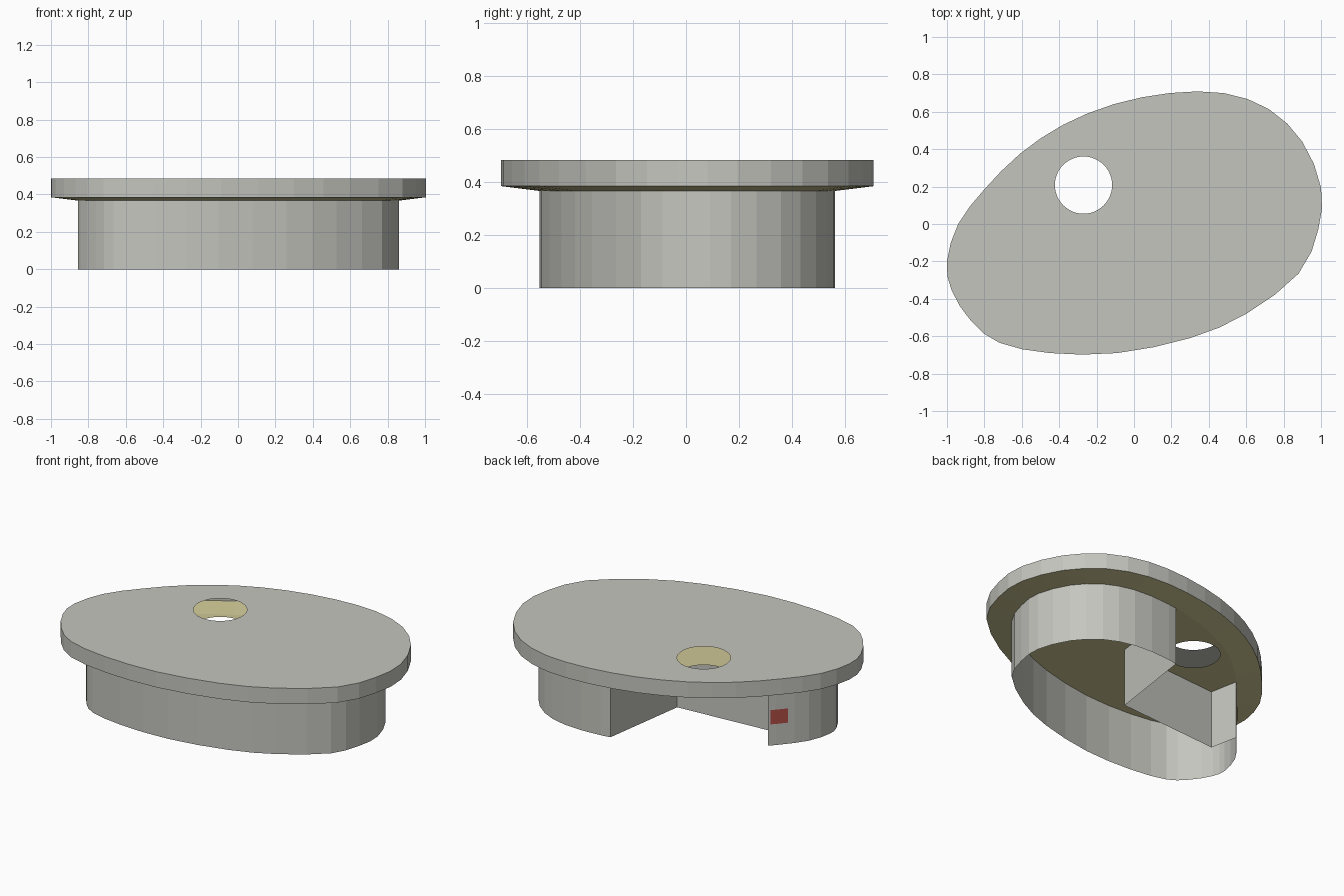
import bpy, bmesh, math
from mathutils import Vector

cube = bpy.data.objects.get("Cube")
if cube:
    bpy.data.objects.remove(cube, do_unlink=True)

TOP, RIM_LOW, UNDER = 0.484, 0.385, 0.367
INSET = 0.145
NOTCH_LEFT, NOTCH_RIGHT = -0.66, 0.145


def material(name, rgb):
    mat = bpy.data.materials.new(name)
    mat.use_nodes = True
    mat.diffuse_color = (*rgb, 1)
    mat.node_tree.nodes["Principled BSDF"].inputs["Base Color"].default_value = (*rgb, 1)
    return mat


grey = material("light grey", (0.56, 0.56, 0.52))
khaki = material("khaki", (0.61, 0.565, 0.295))
red = material("red", (0.45, 0.076, 0.058))


def finish(name, bm, mat):
    mesh = bpy.data.meshes.new(name)
    bm.to_mesh(mesh)
    bm.free()
    mesh.materials.append(mat)
    obj = bpy.data.objects.new(name, mesh)
    bpy.context.collection.objects.link(obj)
    return obj


def ring(bm, points, z):
    return [bm.verts.new((p.x, p.y, z)) for p in points]


def band(bm, low, high, closed=True):
    n = len(low)
    for i in range(n if closed else n - 1):
        j = (i + 1) % n
        bm.faces.new((low[i], low[j], high[j], high[i]))


def sheet(bm, loops, up):
    """Fill the area between an outer loop and a hole."""
    edges = []
    for loop in loops:
        for a, b in zip(loop, loop[1:] + loop[:1]):
            edges.append(bm.edges.get((a, b)) or bm.edges.new((a, b)))
    made = bmesh.ops.triangle_fill(bm, edges=edges, use_beauty=True)["geom"]
    for f in made:
        if isinstance(f, bmesh.types.BMFace):
            f.normal_update()
            if f.normal.z * up < 0:
                f.normal_flip()


# Tilted oval outline, refined with a spline
control = [Vector(p) for p in (
    (-1, -.2), (-.94, 0), (-.8, .185), (-.61, .375), (-.38, .53),
    (-.11, .64), (.19, .7), (.48, .7), (.72, .615), (.9, .44),
    (1, .195), (.985, -.03), (.88, -.265), (.6, -.48), (.3, -.61),
    (-.09, -.69), (-.45, -.69), (-.72, -.635), (-.87, -.52), (-.975, -.355))]
control.reverse()
outline = []
for i, p in enumerate(control):
    n = len(control)
    before, after, later = control[i - 1], control[(i + 1) % n], control[(i + 2) % n]
    outline += [p, (9 * (p + after) - before - later) / 16]


def inset(points, d):
    out = []
    for i, p in enumerate(points):
        t = (points[(i + 1) % len(points)] - points[i - 1]).normalized()
        out.append(p + Vector((-t.y, t.x)) * d)
    return out


inner = inset(outline, INSET)
hole = [Vector((-.27 + .153 * math.cos(a), .208 + .153 * math.sin(a)))
        for a in (math.tau * k / 48 for k in range(48))]

# Hollow lid: top sheet and rim
bm = bmesh.new()
edge_top = ring(bm, outline, TOP)
band(bm, ring(bm, outline, RIM_LOW), edge_top)
sheet(bm, [edge_top, ring(bm, hole, TOP)], 1)
finish("lid_top_and_rim", bm, grey)

# Underside of the lid: sloping border and flat sheet
bm = bmesh.new()
seam = ring(bm, inner, UNDER)
band(bm, seam, ring(bm, outline, RIM_LOW))
sheet(bm, [seam, ring(bm, hole, UNDER)], -1)
finish("lid_underside", bm, khaki)


def crossing(x):
    """Point on the back part of the inner outline at a given x."""
    for a, b in zip(inner, inner[1:] + inner[:1]):
        if a.y > 0 and b.y > 0 and b.x <= x <= a.x:
            return a.lerp(b, (x - a.x) / (b.x - a.x))


# Thin skirt wall with a notch folded inward around the hole
def in_notch(p):
    return p.y > 0 and NOTCH_LEFT <= p.x <= NOTCH_RIGHT


start = next(i for i, p in enumerate(inner) if in_notch(inner[i - 1]) and not in_notch(p))
ordered = inner[start:] + inner[:start]
left_end, right_end = crossing(NOTCH_LEFT), crossing(NOTCH_RIGHT)
path = [left_end] + [p for p in ordered if not in_notch(p)]
path += [right_end, Vector((.065, -.005)), Vector((-.625, -.055))]
bm = bmesh.new()
band(bm, ring(bm, path, 0), ring(bm, path, UNDER))
finish("skirt_wall", bm, grey)

# Small red marker on the skirt beside the notch
travel, marker = 0.0, []
for a, b in zip(path, path[1:]):
    step = (b - a).length
    d = (b - a) / step
    out = Vector((d.y, -d.x)) * 0.004
    first, last = max(.012, travel), min(.115, travel + step)
    if first < last:
        marker += [a + d * (first - travel) + out, a + d * (last - travel) + out]
    travel += step
bm = bmesh.new()
band(bm, ring(bm, marker, .135), ring(bm, marker, .225), closed=False)
bmesh.ops.remove_doubles(bm, verts=bm.verts, dist=0.0005)
finish("red_marker", bm, red)
